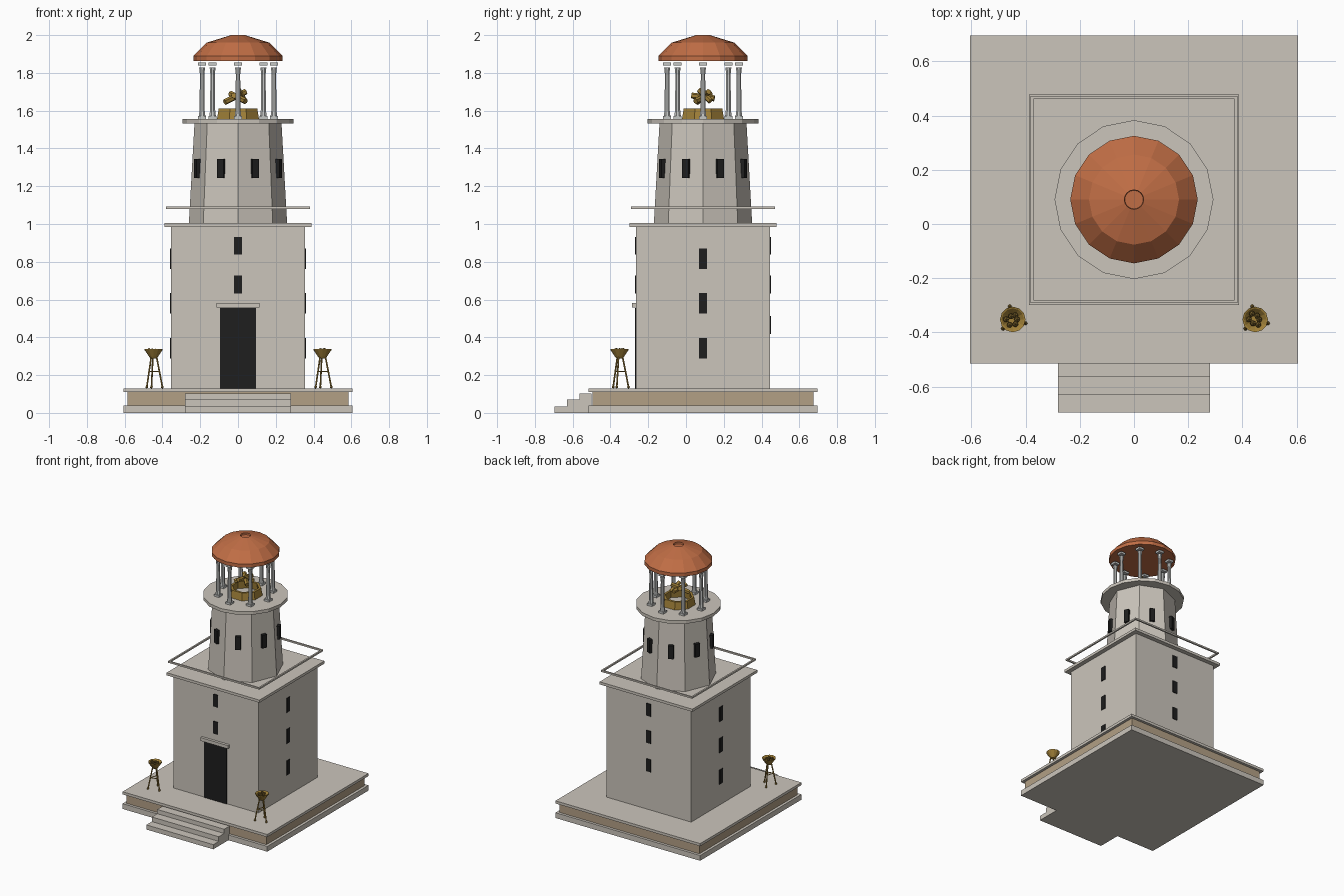
import bpy, bmesh, math, random
from mathutils import Vector, Matrix

if "Cube" in bpy.data.objects:
    bpy.data.objects.remove(bpy.data.objects["Cube"])

random.seed(4)
CY = 0.09  # tower axis in y


def mat(name, c):
    m = bpy.data.materials.new(name)
    m.diffuse_color = (*c, 1)
    m.use_nodes = True
    m.node_tree.nodes["Principled BSDF"].inputs["Base Color"].default_value = m.diffuse_color
    return m


STONE = mat("pale_stone", (0.60, 0.56, 0.50))
TAN = mat("tan_stone", (0.45, 0.35, 0.235))
TILE = mat("terracotta", (0.53, 0.155, 0.06))
BRASS = mat("brass", (0.36, 0.22, 0.04))
COAL = mat("dark_brass", (0.16, 0.10, 0.02))
BLACK = mat("black", (0.013, 0.013, 0.013))
MARBLE = mat("grey_marble", (0.56, 0.57, 0.56))


def finish(name, bm, m):
    bmesh.ops.recalc_face_normals(bm, faces=bm.faces)
    me = bpy.data.meshes.new(name)
    bm.to_mesh(me)
    bm.free()
    me.materials.append(m)
    ob = bpy.data.objects.new(name, me)
    bpy.context.collection.objects.link(ob)
    return ob


def add_box(bm, x0, x1, y0, y1, z0, z1, rot=None):
    M = Matrix.Translation(((x0 + x1) / 2, (y0 + y1) / 2, (z0 + z1) / 2)) @ Matrix.Diagonal((x1 - x0, y1 - y0, z1 - z0, 1))
    bmesh.ops.create_cube(bm, size=1, matrix=(rot or Matrix()) @ M)


def box(name, m, *b):
    bm = bmesh.new()
    add_box(bm, *b)
    return finish(name, bm, m)


def slab(name, m, h, z0, z1):
    return box(name, m, -h, h, CY - h, CY + h, z0, z1)


def add_lathe(bm, prof, n, cx=0, cy=CY, off=0, closed=False):
    """Revolve (radius, z) points; open profiles get end caps."""
    rings = []
    for r, z in prof:
        rings.append([bm.verts.new((cx + r * math.cos(off + i * math.tau / n),
                                    cy + r * math.sin(off + i * math.tau / n), z)) for i in range(n)])
    pairs = list(zip(rings, rings[1:])) + ([(rings[-1], rings[0])] if closed else [])
    for a, b in pairs:
        for i in range(n):
            j = (i + 1) % n
            bm.faces.new((a[i], a[j], b[j], b[i]))
    if not closed:
        bm.faces.new(rings[0])
        bm.faces.new(rings[-1])


def lathe(name, m, prof, n, **k):
    bm = bmesh.new()
    add_lathe(bm, prof, n, **k)
    return finish(name, bm, m)


def add_rod(bm, a, b, r, n=6):
    a, b = Vector(a), Vector(b)
    d = b - a
    M = Matrix.Translation((a + b) / 2) @ d.to_track_quat('Z', 'Y').to_matrix().to_4x4()
    bmesh.ops.create_cone(bm, cap_ends=True, segments=n, radius1=r, radius2=r, depth=d.length, matrix=M)


# platform
slab("platform_base", STONE, 0.605, 0, 0.04)
slab("platform_core", TAN, 0.585, 0.04, 0.115)
slab("platform_top", STONE, 0.605, 0.11, 0.13)

# front steps
bm = bmesh.new()
for y, z0, z1 in ((-0.695, 0, 0.035), (-0.63, 0.035, 0.07), (-0.565, 0.07, 0.102)):
    add_box(bm, -0.28, 0.28, y, -0.50, z0, z1)
finish("front_steps", bm, STONE)

# square lower storey, cornice and railing
slab("lower_tower", STONE, 0.355, 0.13, 0.985)
slab("cornice", STONE, 0.388, 0.985, 1.005)
bm = bmesh.new()
for s in (-1, 1):
    c = s * 0.376
    add_box(bm, -0.382, 0.382, CY + c - 0.006, CY + c + 0.006, 1.08, 1.092)
    add_box(bm, c - 0.006, c + 0.006, CY - 0.37, CY + 0.37, 1.08, 1.092)
finish("terrace_rail", bm, STONE)

# door and lintel
box("door", BLACK, -0.095, 0.095, -0.271, -0.262, 0.13, 0.555)
box("door_lintel", STONE, -0.115, 0.115, -0.285, -0.26, 0.558, 0.583)

# lower windows: front, back and both sides
bm = bmesh.new()
for z in (0.68, 0.885):
    add_box(bm, -0.02, 0.02, -0.27, -0.262, z - 0.047, z + 0.047)
for z in (0.465, 0.68, 0.885):
    add_box(bm, -0.02, 0.02, 0.442, 0.45, z - 0.047, z + 0.047)
for z in (0.342, 0.58, 0.815):
    for s in (-1, 1):
        x = s * 0.356
        add_box(bm, x - 0.004, x + 0.004, CY - 0.02, CY + 0.02, z - 0.054, z + 0.054)
finish("lower_windows", bm, BLACK)

# octagonal upper storey with a window on each face
lathe("upper_tower", STONE, [(0.26, 1.005), (0.23, 1.54)], 8)
bm = bmesh.new()
for i in range(8):
    R = Matrix.Translation((0, CY, 0)) @ Matrix.Rotation(math.radians(22.5 + 45 * i), 4, 'Z')
    add_box(bm, 0.22, 0.245, -0.018, 0.018, 1.243, 1.343, R)
finish("upper_windows", bm, BLACK)
lathe("balcony", STONE, [(0.293, 1.533), (0.293, 1.557)], 16)

# ring of eight columns
shafts, blocks = bmesh.new(), bmesh.new()
for i in range(8):
    a = i * math.pi / 4
    x, y = 0.19 * math.cos(a), CY + 0.19 * math.sin(a)
    add_lathe(shafts, [(0.019, 1.57), (0.015, 1.60), (0.0125, 1.79), (0.017, 1.828)], 8, x, y, math.pi / 8)
    add_box(blocks, x - 0.021, x + 0.021, y - 0.021, y + 0.021, 1.557, 1.572)
    add_box(blocks, x - 0.021, x + 0.021, y - 0.021, y + 0.021, 1.838, 1.854)
finish("column_shafts", shafts, MARBLE)
finish("column_blocks", blocks, MARBLE)

# dome with a shallow recess at its crown
lathe("dome", TILE, [(0.235, 1.863), (0.235, 1.89), (0.166, 1.96), (0.036, 2.0),
                     (0.034, 1.988)], 16)

# beacon ring and fire logs
lathe("beacon_ring", BRASS, [(0.12, 1.557), (0.11, 1.612), (0.092, 1.612), (0.098, 1.557)], 8,
      off=math.pi / 8, closed=True)
bm = bmesh.new()
for a, b in (((-0.07, 0.06, 1.645), (0.04, 0.12, 1.70)),
             ((0.04, 0.05, 1.65), (-0.04, 0.13, 1.69)),
             ((-0.02, 0.03, 1.68), (0.0, 0.15, 1.665)),
             ((0.035, 0.13, 1.65), (0.0, 0.07, 1.71))):
    add_rod(bm, a, b, 0.016)
finish("beacon_logs", bm, BRASS)

# two tripod braziers
for side, cx in (("left", -0.447), ("right", 0.447)):
    cy = -0.352
    lathe(side + "_brazier_bowl", BRASS, [(0.016, 0.288), (0.024, 0.298), (0.047, 0.332), (0.047, 0.338),
                                          (0.041, 0.336), (0.018, 0.31)], 12, cx=cx, cy=cy)
    bm = bmesh.new()
    mids = []
    for deg in (103, 223, 343):
        d = Vector((math.cos(math.radians(deg)), math.sin(math.radians(deg)), 0))
        c = Vector((cx, cy, 0))
        top, foot = c + d * 0.016 + Vector((0, 0, 0.3)), c + d * 0.049 + Vector((0, 0, 0.137))
        add_rod(bm, top, foot, 0.0045)
        bmesh.ops.create_icosphere(bm, subdivisions=1, radius=0.008, matrix=Matrix.Translation(foot))
        mids.append(top.lerp(foot, 0.5))
    for i in range(3):
        add_rod(bm, mids[i], mids[(i + 1) % 3], 0.003)
    finish(side + "_brazier_legs", bm, BRASS)
    bm = bmesh.new()
    for i in range(6):
        a, r = i * math.tau / 6, random.uniform(0.012, 0.026)
        p = (cx + r * math.cos(a), cy + r * math.sin(a), 0.327 + random.uniform(0, 0.006))
        bmesh.ops.create_icosphere(bm, subdivisions=1, radius=0.012, matrix=Matrix.Translation(p))
    finish(side + "_brazier_coals", bm, COAL)
